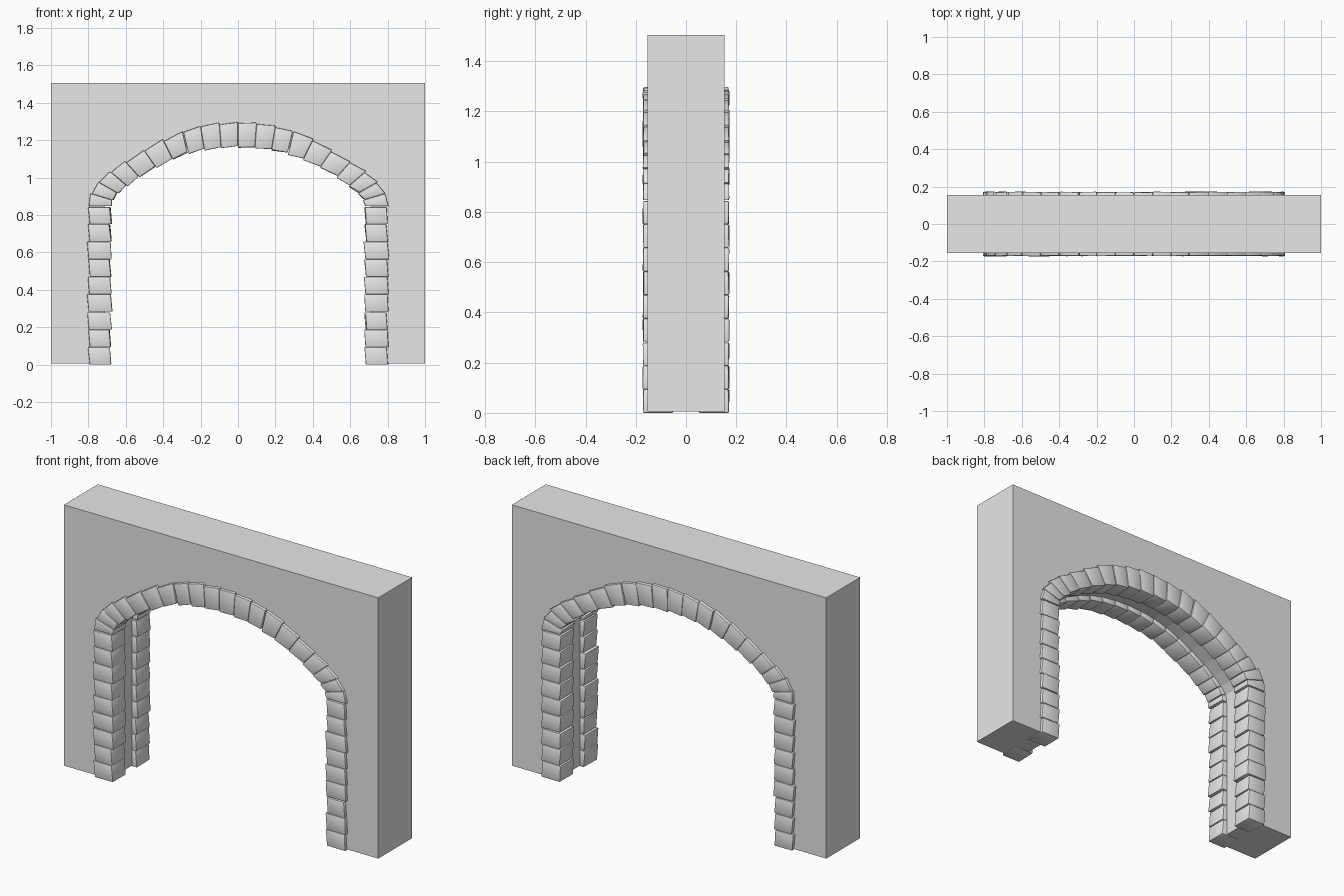
import bpy, bmesh, random
from mathutils import Vector

random.seed(4)
cube = bpy.data.objects.get("Cube")
if cube:
    bpy.data.objects.remove(cube, do_unlink=True)

stone = bpy.data.materials.new("grey_stone")
stone.use_nodes = True
GREY = (0.8, 0.8, 0.8, 1)
stone.diffuse_color = GREY
stone.node_tree.nodes["Principled BSDF"].inputs["Base Color"].default_value = GREY

# Joints of the half arch, apex to springing: (outer x, z), (inner x, z)
OUTER = [(0, 1.293), (.1, 1.288), (.2, 1.273), (.295, 1.247), (.40, 1.2), (.50, 1.143),
         (.60, 1.083), (.68, 1.03), (.745, .975), (.788, .915), (.80, .845)]
INNER = [(0, 1.167), (.09, 1.163), (.18, 1.152), (.267, 1.13), (.35, 1.1), (.44, 1.057),
         (.53, 1.005), (.595, .957), (.643, .917), (.672, .88), (.68, .845)]
COURSES = 9


def joints():
    """All joints from the right foot over the apex to the left foot."""
    half = [(Vector(o), Vector(i)) for o, i in zip(OUTER, INNER)]
    spring = OUTER[-1][1]
    for k in range(COURSES - 1, -1, -1):
        z = spring * k / COURSES
        half.append((Vector((.80, z)), Vector((.68, z))))
    flip = lambda p: Vector((-p.x, p.y))
    return [(flip(o), flip(i)) for o, i in reversed(half[1:])] + half


def finish(bm, name):
    bmesh.ops.recalc_face_normals(bm, faces=bm.faces)
    mesh = bpy.data.meshes.new(name)
    bm.to_mesh(mesh)
    bm.free()
    mesh.materials.append(stone)
    obj = bpy.data.objects.new(name, mesh)
    bpy.context.collection.objects.link(obj)
    return obj


def wobble(amount):
    return random.uniform(-amount, amount)


def add_stone(bm, start, end, y_face, y_back, gaps):
    """One wedge-shaped stone between two joints, slightly uneven."""
    rings = []
    swell = wobble(.004)
    for (o, i), (o2, i2), gap, tilt in ((start, end, gaps[0], -.004), (end, start, gaps[1], .004)):
        along_o, along_i = (o2 - o).normalized(), (i2 - i).normalized()
        radial = (o - i).normalized()
        ring = []
        for p, along, y, side in ((o, along_o, y_face, 1), (o, along_o, y_back, 1),
                                  (i, along_i, y_back, -1), (i, along_i, y_face, -1)):
            q = p + along * gap + radial * (swell * side + tilt + wobble(.002))
            y_new = y + (wobble(.002) if y == y_face else 0)
            ring.append(bm.verts.new((q.x, y_new, max(q.y, 0))))
        rings.append(ring)
    a, b = rings
    bm.faces.new(a)
    bm.faces.new(b[::-1])
    for k in range(4):
        n = (k + 1) % 4
        bm.faces.new((a[k], b[k], b[n], a[n]))


path = joints()

# Wall slab with the arched opening, set back behind the trim stones
wall_bm = bmesh.new()
opening = [i.lerp(o, .25) for o, i in path]
base, top, depth = .005, 1.505, .154
opening[0].y = opening[-1].y = base
outline = [(-1, base)] + [tuple(p) for p in opening] + [(1, base), (1, top), (-1, top)]
face = wall_bm.faces.new([wall_bm.verts.new((x, -depth, z)) for x, z in outline])
extruded = bmesh.ops.extrude_face_region(wall_bm, geom=[face], use_keep_orig=True)
moved = [v for v in extruded["geom"] if isinstance(v, bmesh.types.BMVert)]
bmesh.ops.translate(wall_bm, verts=moved, vec=(0, 2 * depth, 0))
finish(wall_bm, "wall")

# Stone trim on the front and back of the opening
last = len(path) - 1
wide = {3, COURSES, COURSES + 7, last - 3, last - COURSES, last - COURSES - 7}
for name, side in (("front_trim", -1), ("back_trim", 1)):
    bm = bmesh.new()
    for k in range(last):
        gaps = [.002 if j in wide else 0 for j in (k, k + 1)]
        add_stone(bm, path[k], path[k + 1], side * .171, side * .05, gaps)
    trim = finish(bm, name)
    bevel = trim.modifiers.new("worn_edges", 'BEVEL')
    bevel.width = .005
    bevel.segments = 2
    bpy.ops.object.select_all(action='DESELECT')
    trim.select_set(True)
    bpy.context.view_layer.objects.active = trim
    bpy.ops.object.modifier_apply(modifier=bevel.name)
    bpy.ops.object.shade_smooth_by_angle()
